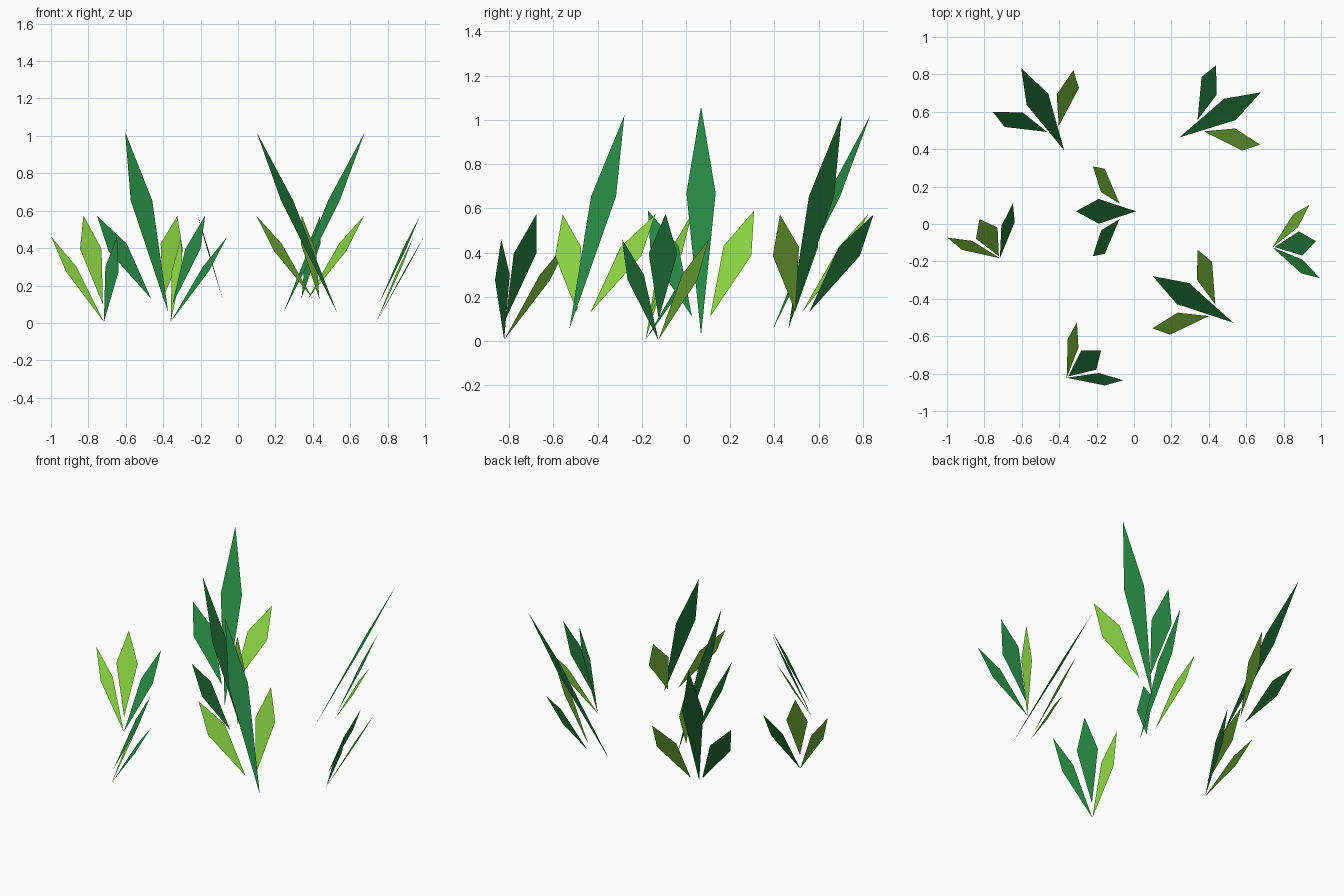
import bpy
from math import radians
from mathutils import Vector, Matrix

if "Cube" in bpy.data.objects:
    bpy.data.objects.remove(bpy.data.objects["Cube"])


def material(name, rgb):
    m = bpy.data.materials.new(name)
    m.diffuse_color = (*rgb, 1)
    m.use_nodes = True
    m.node_tree.nodes["Principled BSDF"].inputs["Base Color"].default_value = m.diffuse_color
    return m


MATS = {
    "D": material("deep green", (0.020, 0.245, 0.058)),
    "L": material("lime green", (0.26, 0.66, 0.058)),
}


def leaf(name, mat, base, tip, half, place):
    """Flat kite-shaped blade: widest at 62% of the way to the tip."""
    base, tip, half = Vector(base), Vector(tip), Vector(half)
    mid = base.lerp(tip, 0.622)
    pts = [place @ p for p in (base, mid - half, tip, mid + half)]
    if (pts[2] - pts[0]).cross(pts[3] - pts[1]).z < 0:   # upper side faces up
        pts.reverse()
    me = bpy.data.meshes.new(name)
    me.from_pydata(pts, [], [(0, 1, 2, 3)])
    me.materials.append(MATS[mat])
    ob = bpy.data.objects.new(name, me)
    bpy.context.collection.objects.link(ob)


def mirror(p):
    return (p[0], -p[1], p[2])


# Tuft shapes, leaning along local +x:
# (middle base, tip, half width), (left side base, tip, half width); right is mirrored
LEANING = (((0, 0, 0.055), (0.497, 0, 1.02), (0, 0.065, 0)),
           ((0.13, 0.035, 0.13), (0.358, 0.242, 0.572), (0.012, -0.061, 0.020)))
UPRIGHT = (((0, 0, 0.025), (0.32, 0, 1.06), (0, 0.066, 0)),
           ((0.087, 0.041, 0.11), (0.23, 0.24, 0.59), (0.010, -0.0625, 0.022)))
SHORT = (((0.012, 0, 0.10), (0.236, 0, 0.575), (0, 0.065, 0)),
         ((0, 0, 0.005), (0.228, 0.198, 0.46), (0.008, -0.036, 0.012)))

# name, shape, x, y, heading, colours of left / middle / right leaf
TUFTS = [
    ("back_left_tuft", LEANING, -0.373, 0.393, 117.6, "DDL"),
    ("back_right_tuft", LEANING, 0.243, 0.463, 29, "DDL"),
    ("front_right_tuft", LEANING, 0.53, -0.527, 150, "LDL"),
    ("centre_tuft", UPRIGHT, 0.01, 0.068, 180, "DDL"),
    ("left_short_tuft", SHORT, -0.717, -0.183, 117.6, "LLD"),
    ("front_short_tuft", SHORT, -0.36, -0.822, 38.5, "LDD"),
    ("right_short_tuft", SHORT, 0.74, -0.125, 8, "LDD"),
]

for name, (middle, side), x, y, heading, cols in TUFTS:
    place = Matrix.Translation((x, y, 0)) @ Matrix.Rotation(radians(heading), 4, 'Z')
    leaf(name + "_left_leaf", cols[0], *side, place)
    leaf(name + "_middle_leaf", cols[1], *middle, place)
    leaf(name + "_right_leaf", cols[2], *map(mirror, side), place)
